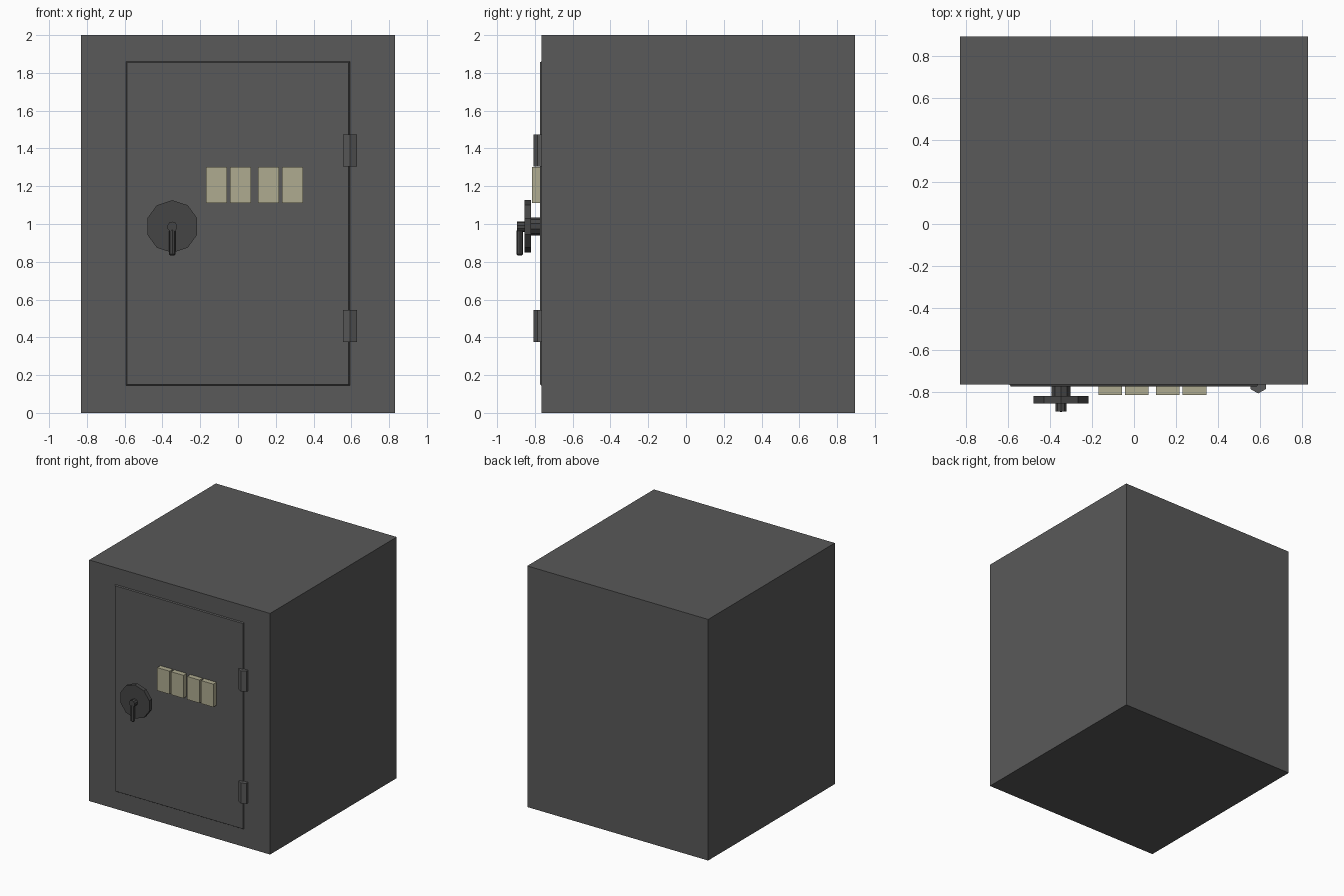
import bpy
import math

if "Cube" in bpy.data.objects:
    bpy.data.objects.remove(bpy.data.objects["Cube"])


def material(name, rgb):
    m = bpy.data.materials.new(name)
    m.diffuse_color = (*rgb, 1)
    m.use_nodes = True
    m.node_tree.nodes["Principled BSDF"].inputs["Base Color"].default_value = m.diffuse_color
    return m


DARK = material("dark_steel", (0.10, 0.10, 0.10))
IRON = material("black_iron", (0.06, 0.06, 0.06))
CREAM = material("cream", (0.43, 0.41, 0.28))


def box(name, lo, hi, mat):
    bpy.ops.mesh.primitive_cube_add(size=1, location=[(a + b) / 2 for a, b in zip(lo, hi)])
    o = bpy.context.object
    o.name = name
    o.scale = [b - a for a, b in zip(lo, hi)]
    bpy.ops.object.transform_apply(location=False, rotation=False, scale=True)
    o.data.materials.append(mat)
    return o


def cylinder(name, sides, r, depth, loc, mat, along_y=False):
    rot = (math.pi / 2, 0, 0) if along_y else (0, 0, 0)
    bpy.ops.mesh.primitive_cylinder_add(vertices=sides, radius=r, depth=depth,
                                        location=loc, rotation=rot)
    o = bpy.context.object
    o.name = name
    o.data.materials.append(mat)
    return o


# Safe body
FRONT = -0.765
box("safe_body", (-0.83, FRONT, 0), (0.83, 0.895, 2), DARK)

# Door panel, front face slightly inset so its rim slopes
door = box("door", (-0.597, -0.774, 0.142), (0.595, FRONT + 0.005, 1.864), DARK)
for v in door.data.vertices:
    if v.co.y < 0:
        v.co.x -= math.copysign(0.009, v.co.x)
        v.co.z -= math.copysign(0.009, v.co.z)

# Hexagonal hinges
for i, z in enumerate((0.46, 1.39)):
    cylinder(f"hinge_{i + 1}", 6, 0.043, 0.17, (0.592, FRONT, z), DARK)

# Code display tiles
for i, x in enumerate((-0.17, -0.043, 0.105, 0.232)):
    box(f"code_tile_{i + 1}", (x, -0.816, 1.112), (x + 0.113, FRONT, 1.303), CREAM)

# Dial: shaft, ten-sided wheel and small hub
KX, KZ = -0.348, 0.987
cylinder("dial_shaft", 10, 0.047, 0.07, (KX, -0.795, KZ), IRON, True)
cylinder("dial_wheel", 10, 0.139, 0.034, (KX, -0.838, KZ), IRON, True)
cylinder("handle_hub", 10, 0.027, 0.042, (KX, -0.873, KZ - 0.002), IRON, True)

# Lever hanging from the hub
lever = cylinder("handle_lever", 8, 0.017, 0.142, (KX, -0.88, 0.903), IRON)
bev = lever.modifiers.new("rounded_ends", "BEVEL")
bev.width = 0.008
bev.segments = 1
bev.limit_method = "ANGLE"
bev.angle_limit = math.radians(60)
